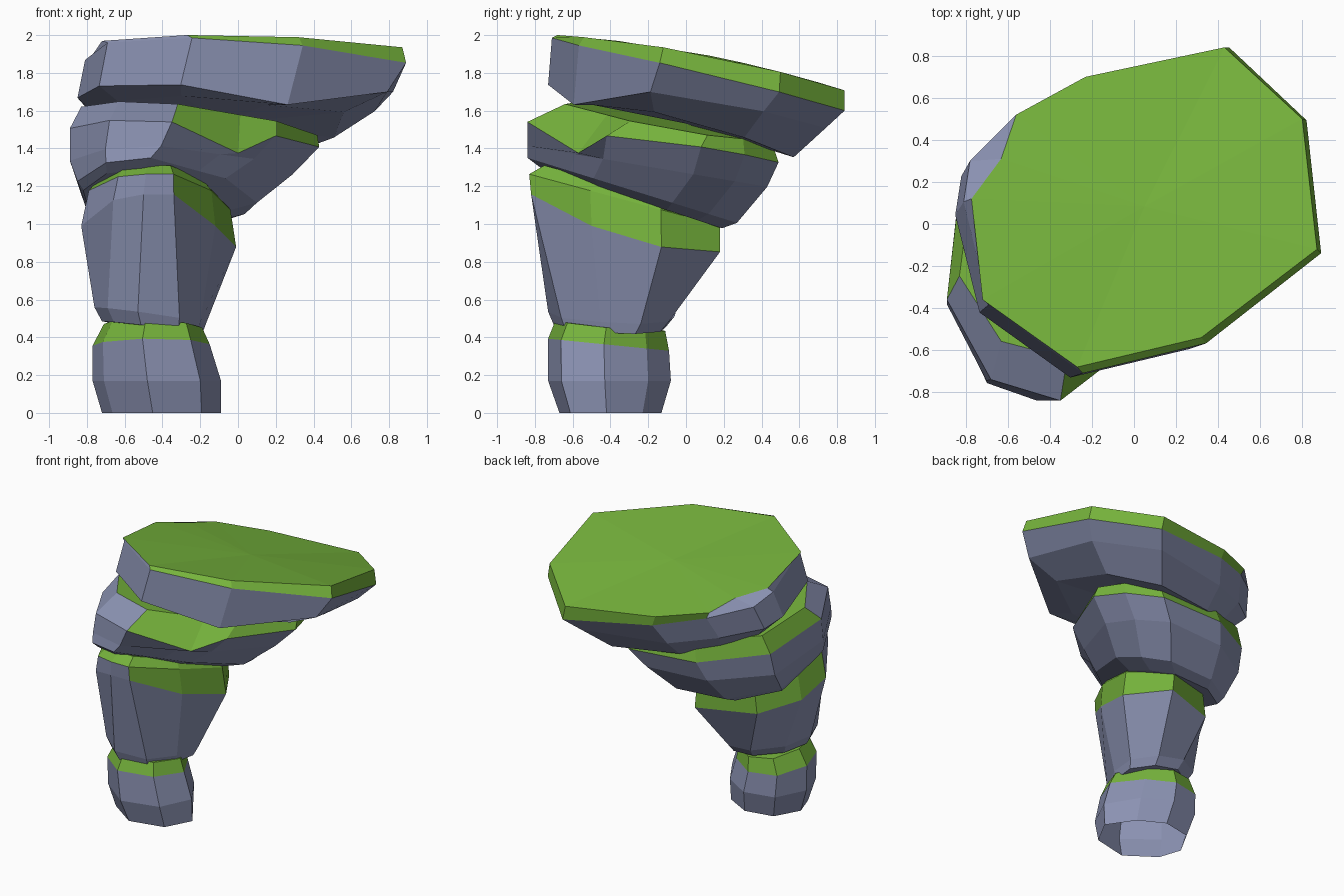
import bpy
import bmesh

default_cube = bpy.data.objects.get("Cube")
if default_cube:
    bpy.data.objects.remove(default_cube, do_unlink=True)


def make_material(name, colour):
    material = bpy.data.materials.new(name)
    material.use_nodes = True
    material.diffuse_color = colour
    shader = material.node_tree.nodes["Principled BSDF"]
    shader.inputs["Base Color"].default_value = colour
    shader.inputs["Roughness"].default_value = 0.9
    return material


stone = make_material("blue grey stone", (0.26, 0.29, 0.45, 1))
moss = make_material("moss green", (0.18, 0.45, 0.045, 1))


def fit_outline(outline, x_range, y_range):
    """Stretch an outline so that it fills the given x and y ranges."""
    fitted = []
    for axis, (low, high) in enumerate((x_range, y_range)):
        values = [point[axis] for point in outline]
        start, size = min(values), max(values) - min(values)
        fitted.append([low + (v - start) / size * (high - low) for v in values])
    return list(zip(*fitted))


def make_rock(name, outline, rings, bare_sides=(), green_bands=1,
              dents=(), open_bottom=False):
    """Loft a faceted rock through tilted rings, listed from bottom to top.

    Each ring is x range, y range, height function and, if it differs,
    its own outline. Green covers the top and the uppermost bands; on the
    bare sides the lowest of these bands stays stone.
    """
    bm = bmesh.new()
    loops = []
    for x_range, y_range, height, *own in rings:
        points = fit_outline(own[0] if own else outline, x_range, y_range)
        loops.append([bm.verts.new((x, y, height(x, y))) for x, y in points])

    # Pull some corners of the top edge inward
    for corner, factor in dents:
        loops[-1][corner].co.x *= factor

    count = len(outline)
    first_green = len(rings) - 1 - green_bands
    for band, (lower, upper) in enumerate(zip(loops, loops[1:])):
        for side in range(count):
            after = (side + 1) % count
            face = bm.faces.new((lower[side], lower[after], upper[after], upper[side]))
            if band > first_green or (band == first_green and side not in bare_sides):
                face.material_index = 1

    # Close the ends with shallow fans
    ends = [bm.faces.new(loops[-1])]
    ends[0].material_index = 1
    if not open_bottom:
        ends.append(bm.faces.new(loops[0][::-1]))
    bmesh.ops.poke(bm, faces=ends)

    mesh = bpy.data.meshes.new(name)
    bm.to_mesh(mesh)
    bm.free()
    mesh.materials.append(stone)
    mesh.materials.append(moss)
    rock = bpy.data.objects.new(name, mesh)
    bpy.context.collection.objects.link(rock)
    return rock


# Small hollow foot stone
make_rock(
    "base_rock",
    [(-.71, -.55), (-.48, -.73), (-.2, -.66), (-.09, -.43),
     (-.23, -.2), (-.43, -.08), (-.66, -.13), (-.77, -.35)],
    [((-.72, -.09), (-.67, -.13), lambda x, y: 0),
     ((-.77, -.09), (-.73, -.08), lambda x, y: .17),
     ((-.77, -.15), (-.73, -.09), lambda x, y: .32 - .1 * y),
     ((-.71, -.19), (-.69, -.11), lambda x, y: .4 - .05 * x - .1 * y)],
    open_bottom=True)

# Tall pillar stone, widening upward from a rounder foot
pillar_foot = [(-.69, -.6), (-.53, -.73), (-.31, -.66), (-.2, -.45), (-.17, -.24),
               (-.3, -.09), (-.5, -.06), (-.7, -.2), (-.76, -.42)]
make_rock(
    "pillar_rock",
    [(-.66, -.77), (-.5, -.82), (-.34, -.82), (-.12, -.5), (-.01, -.13),
     (-.2, .18), (-.62, .03), (-.8, -.25), (-.83, -.5)],
    [((-.72, -.19), (-.7, -.11), lambda x, y: .39 - .12 * x - .02 * y, pillar_foot),
     ((-.76, -.17), (-.73, -.06), lambda x, y: .44 - .14 * x - .03 * y, pillar_foot),
     ((-.83, -.01), (-.82, .18), lambda x, y: .86 - .1 * y + .32 * y * y),
     ((-.79, -.04), (-.83, .18), lambda x, y: 1.04 - .27 * y),
     ((-.74, -.1), (-.75, .1), lambda x, y: 1.1 - .28 * y)],
    bare_sides=(0, 1, 8), green_bands=2)


# Leaning middle stone with one dip in its shoulder
def shoulder_height(x, y):
    dip = .1 if abs(x) < .05 else 0
    return 1.39 + .07 * abs(x) - .15 * y - dip


make_rock(
    "middle_rock",
    [(-.89, -.36), (-.68, -.74), (-.35, -.84), (0, -.57), (.2, -.42),
     (.43, .08), (.34, .31), (.14, .49), (-.4, .45), (-.83, .17)],
    [((-.82, -.04), (-.76, .19), lambda x, y: 1.04 - .33 * y),
     ((-.85, .1), (-.84, .27), lambda x, y: 1.09 - .31 * y),
     ((-.89, .29), (-.84, .43), lambda x, y: 1.27 - .17 * y),
     ((-.89, .43), (-.84, .49), shoulder_height),
     ((-.83, .42), (-.64, .45), lambda x, y: 1.52 - .08 * x - .14 * y)],
    bare_sides=(0, 1))


# Wide overhanging cap stone with a gently domed top
def cap_height(x, y):
    return 1.915 - .18 * y - .08 * y * y


def belly_height(x, y):
    dip = .08 if x > 0 and y < -.5 else 0
    return 1.59 + .1 * abs(x) - .16 * y - dip


make_rock(
    "cap_rock",
    [(-.84, .12), (-.72, -.36), (-.27, -.68), (.32, -.54), (.87, -.12),
     (.8, .5), (.43, .84), (-.23, .7), (-.56, .52), (-.81, .31)],
    [((-.73, .56), (-.6, .57), lambda x, y: 1.48 + .12 * abs(x) - .27 * y),
     ((-.85, .79), (-.73, .74), belly_height),
     ((-.81, .89), (-.71, .84),
      lambda x, y: cap_height(x, y) - .055 - .04 * (x + y)),
     ((-.84, .87), (-.68, .84), cap_height)],
    bare_sides=(0, 1, 8, 9), dents=[(0, .92), (9, .78)])
